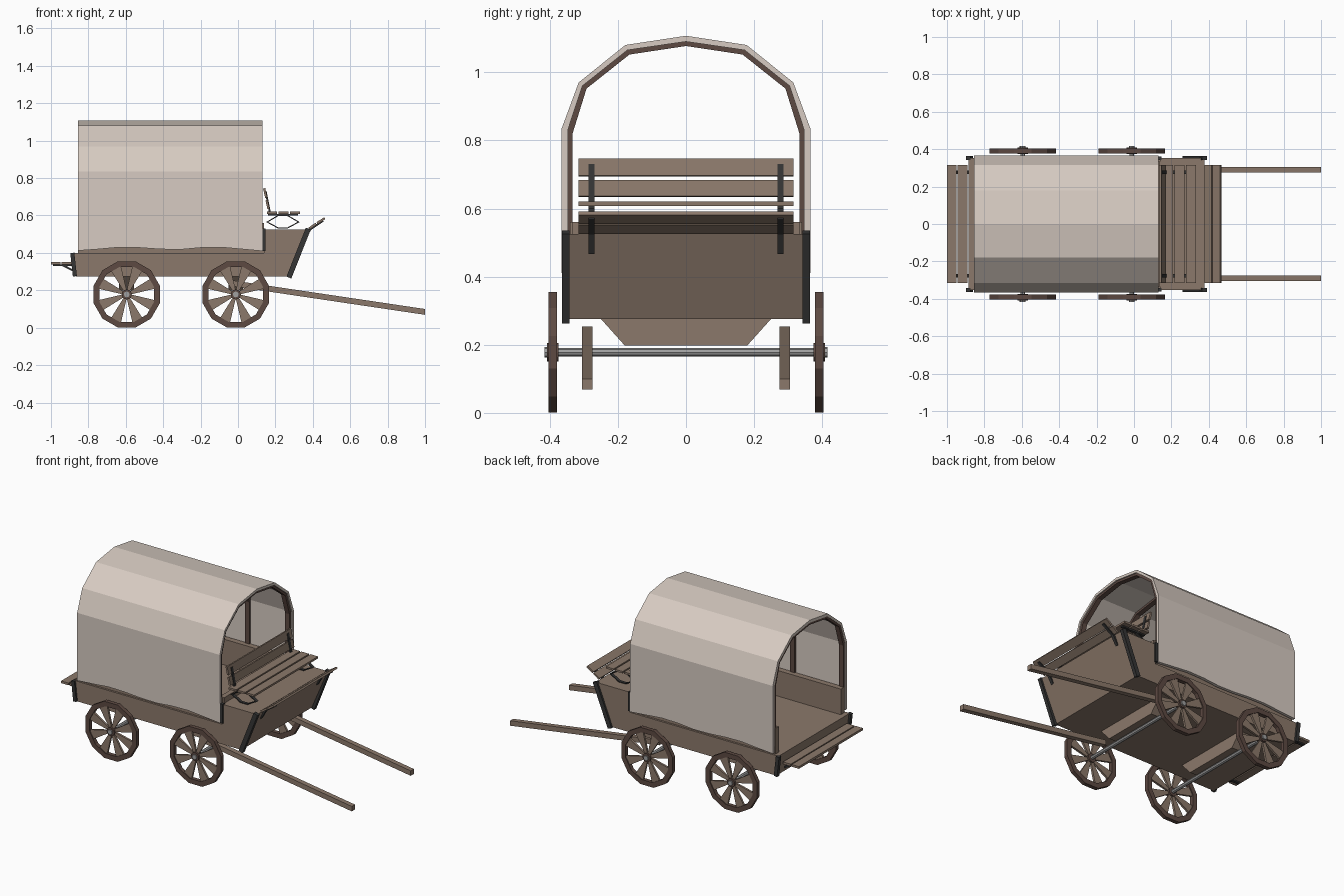
import bpy, bmesh, math
from mathutils import Vector

if "Cube" in bpy.data.objects:
    bpy.data.objects.remove(bpy.data.objects["Cube"])

def material(name, r, g, b):
    m = bpy.data.materials.new(name)
    m.diffuse_color = (r, g, b, 1)
    m.use_nodes = True
    m.node_tree.nodes["Principled BSDF"].inputs["Base Color"].default_value = m.diffuse_color
    return m

WOOD = material("wood", .26, .19, .145)
DARK = material("dark_wood", .11, .068, .055)
IRON = material("iron", .035, .035, .035)
STEEL = material("steel", .35, .35, .35)
CLOTH = material("cloth", .68, .60, .54)

def loft(name, rings, mat, closed=False):
    """Skin a list of equal-length closed cross-sections."""
    bm = bmesh.new()
    vs = [[bm.verts.new(p) for p in r] for r in rings]
    n = len(rings[0])
    for i in range(len(vs) if closed else len(vs) - 1):
        a, b = vs[i], vs[(i + 1) % len(vs)]
        for j in range(n):
            k = (j + 1) % n
            bm.faces.new((a[j], a[k], b[k], b[j]))
    if not closed:
        bm.faces.new(vs[0])
        bm.faces.new(vs[-1])
    bmesh.ops.recalc_face_normals(bm, faces=bm.faces)
    me = bpy.data.meshes.new(name)
    bm.to_mesh(me)
    bm.free()
    me.materials.append(mat)
    ob = bpy.data.objects.new(name, me)
    bpy.context.collection.objects.link(ob)
    return ob

def prism(name, pts, axis, a, b, mat):
    """Extrude a profile: (y,z) along X or (x,z) along Y."""
    put = (lambda p, t: (t, p[0], p[1])) if axis == "X" else (lambda p, t: (p[0], t, p[1]))
    return loft(name, [[put(p, t) for p in pts] for t in (a, b)], mat)

def box(name, x0, x1, y0, y1, z0, z1, mat):
    return prism(name, [(x0, z0), (x1, z0), (x1, z1), (x0, z1)], "Y", y0, y1, mat)

def bar(name, p, q, t, y0, y1, mat):
    """Flat bar of thickness t between two (x,z) points."""
    p, q = Vector(p), Vector(q)
    d = (q - p).normalized()
    n = Vector((-d.y, d.x)) * t / 2
    return prism(name, [p - n, q - n, q + n, p + n], "Y", y0, y1, mat)

def circle(n, r, x, z, off=0):
    return [(x + r * math.cos(math.tau * i / n + off), z + r * math.sin(math.tau * i / n + off)) for i in range(n)]

# Body: cargo bed and raised driver's box with sloped front
W = .352
prism("cargo_bed", [(-.885, .40), (-.87, .275), (.14, .275), (.14, .40)], "Y", -W, W, WOOD)
prism("driver_box", [(.14, .275), (.27, .275), (.378, .525), (.14, .525)], "Y", -W, W, WOOD)
box("front_wall", .11, .14, -.335, .335, .40, .56, WOOD)
for s in (1, -1):
    box("side_wall", -.855, .13, s * .305, s * .34, .40, .56, WOOD)
    # Iron corner straps
    bar("front_strap", (.272, .268), (.376, .53), .028, s * .342, s * .364, IRON)
    bar("rear_strap", (-.872, .275), (-.886, .40), .022, s * .342, s * .364, IRON)
    box("middle_strap", .128, .148, s * .342, s * .362, .41, .53, IRON)

# Canvas cover with wavy hem
def arch(pts, hem):
    half = [(w, hem)] + pts if (w := pts[0][0]) else pts
    return half + [(-y, z) for y, z in reversed(half) if y > 0]

OUT = [(.365, .835), (.315, .97), (.178, 1.08), (0, 1.107)]
INN = [(.347, .83), (.304, .96), (.172, 1.065), (0, 1.09)]
HOOP = [(.333, .82), (.292, .952), (.166, 1.052), (0, 1.077)]
hems = [.412, .42, .43, .428, .42, .418, .428, .43, .42, .41]
rings = []
for i, h in enumerate(hems):
    x = -.855 + .985 * i / (len(hems) - 1)
    rings.append([(x, y, z) for y, z in arch(OUT, h) + arch(INN, h)[::-1]])
loft("canvas_cover", rings, CLOTH)

# Hoops supporting the canvas
for x in (-.838, -.50, -.17, .108):
    prism("cover_hoop", arch(INN, .45) + arch(HOOP, .45)[::-1], "X", x - .015, x + .015, DARK)

# Seat: slats, backrest, springs
for x in (.155, .217, .279):
    box("seat_slat", x, x + .053, -.315, .315, .608, .62, WOOD)
bar("backrest_low", (.163, .635), (.153, .682), .012, -.315, .315, WOOD)
bar("backrest_high", (.151, .695), (.140, .745), .012, -.315, .315, WOOD)
SPRING = [(.15, .565), (.215, .603), (.265, .603), (.33, .565), (.265, .53), (.215, .53)]
for s in (1, -1):
    y0, y1 = s * .268, s * .286
    bar("backrest_bracket", (.172, .608), (.148, .73), .01, y0, y1, IRON)
    box("seat_bracket", .16, .32, y0, y1, .60, .609, IRON)
    c = Vector((.24, .5665))
    rs = []
    for p in SPRING:
        p = Vector(p)
        q = c + (p - c) * .87
        rs.append([(p.x, y0, p.y), (p.x, y1, p.y), (q.x, y1, q.y), (q.x, y0, q.y)])
    loft("seat_spring", rs, IRON, True)
    # Brackets of footboard and rear step
    bar("footboard_bracket", (.352, .47), (.388, .532), .014, y0, y1, IRON)
    bar("footboard_arm", (.38, .522), (.455, .572), .01, y0, y1, IRON)
    bar("step_bracket", (-.945, .338), (-.88, .305), .01, y0, y1, IRON)
    box("step_arm", -.99, -.87, y0, y1, .33, .338, IRON)

# Footboard and rear step planks
bar("footboard_low", (.380, .530), (.418, .556), .012, -.315, .315, WOOD)
bar("footboard_high", (.423, .559), (.464, .586), .012, -.315, .315, WOOD)
box("step_outer", -1, -.95, -.315, .315, .338, .352, WOOD)
box("step_inner", -.943, -.89, -.315, .315, .338, .352, WOOD)

# Axles, bolsters, wheels
AZ = .178
for x in (-.012, -.595):
    prism("axle", circle(8, .012, x, AZ), "Y", -.416, .416, STEEL)
    prism("bolster", [(-.25, .276), (.25, .276), (.18, .198), (-.18, .198)], "X", x - .04, x + .04, WOOD)
    for s in (1, -1):
        y0, y1 = s * .378, s * .403
        outer, inner = (circle(12, r, x, AZ, math.pi / 12) for r in (.183, .152))
        loft("wheel_rim", [[(p[0], y0, p[1]), (p[0], y1, p[1]), (q[0], y1, q[1]), (q[0], y0, q[1])]
                           for p, q in zip(outer, inner)], DARK, True)
        prism("wheel_hub", circle(12, .027, x, AZ), "Y", s * .374, s * .408, DARK)
        prism("hub_cap", circle(8, .016, x, AZ), "Y", s * .40, s * .416, STEEL)
        for k in range(8):
            a = math.tau * (k + .5) / 8
            d, n = Vector((math.cos(a), math.sin(a))), Vector((-math.sin(a), math.cos(a)))
            o = Vector((x, AZ))
            prism("wheel_spoke", [o + d * r + n * w for r, w in ((.02, -.008), (.155, -.03), (.155, .03), (.02, .008))],
                  "Y", s * .384, s * .397, WOOD)

# Shafts for the draught animal
for s in (1, -1):
    prism("shaft", [(-.03, .222), (1, .069), (1, .10), (-.03, .253)], "Y", s * .275, s * .306, WOOD)
